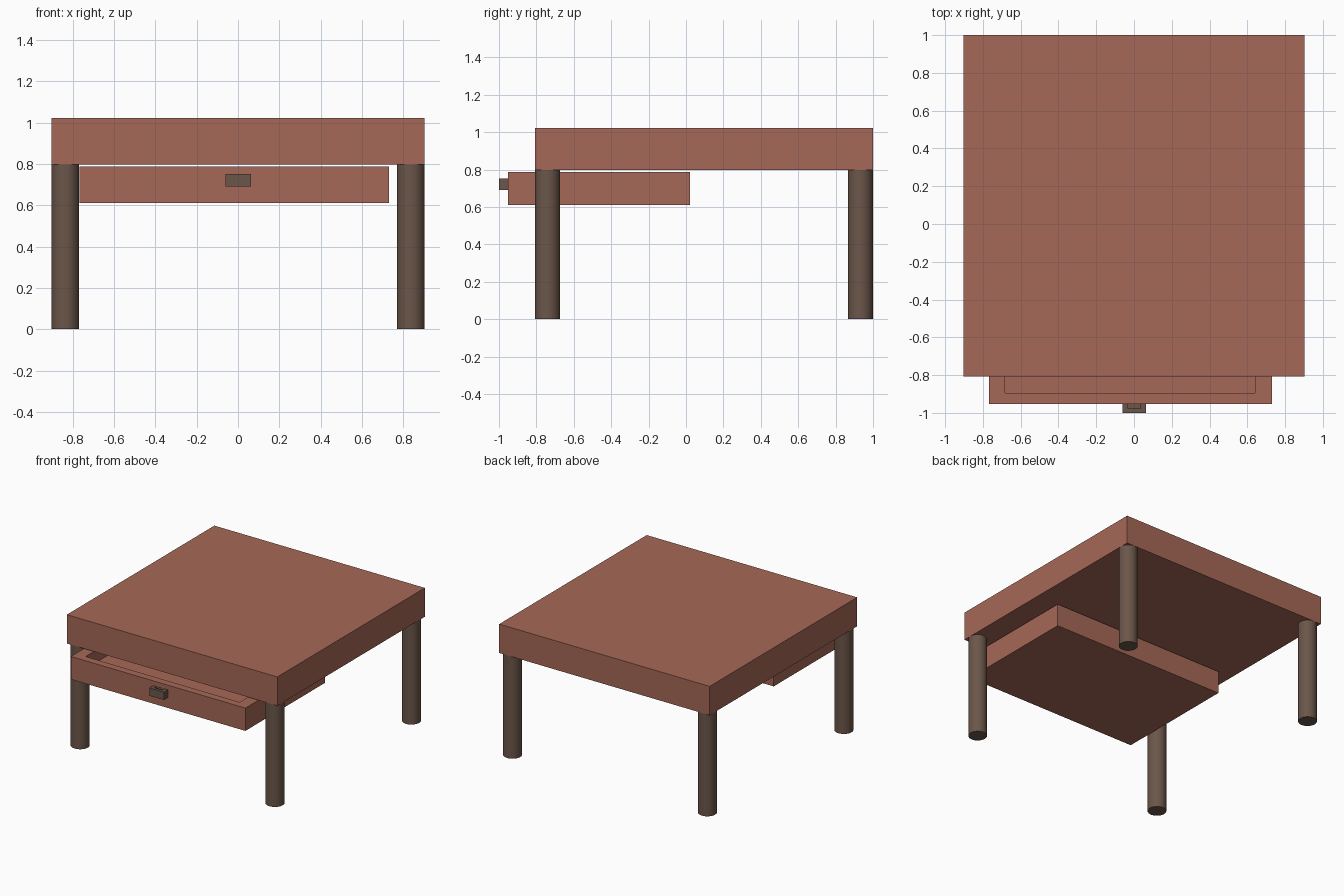
import bpy, bmesh
from mathutils import Vector

if "Cube" in bpy.data.objects:
    bpy.data.objects.remove(bpy.data.objects["Cube"])


def material(name, rgb):
    m = bpy.data.materials.new(name)
    m.diffuse_color = (*rgb, 1)
    m.use_nodes = True
    m.node_tree.nodes["Principled BSDF"].inputs["Base Color"].default_value = m.diffuse_color
    return m


RED_WOOD = material("red_wood", (0.38, 0.14, 0.095))
DARK_WOOD = material("dark_wood", (0.147, 0.093, 0.067))


def finish(name, bm, mat):
    bmesh.ops.recalc_face_normals(bm, faces=bm.faces)
    me = bpy.data.meshes.new(name)
    bm.to_mesh(me)
    bm.free()
    me.materials.append(mat)
    ob = bpy.data.objects.new(name, me)
    bpy.context.collection.objects.link(ob)
    return ob


def box_bm(lo, hi):
    lo, hi = Vector(lo), Vector(hi)
    bm = bmesh.new()
    bmesh.ops.create_cube(bm, size=1)
    bmesh.ops.scale(bm, vec=hi - lo, verts=bm.verts)
    bmesh.ops.translate(bm, vec=(lo + hi) / 2, verts=bm.verts)
    return bm


def tray_bm(lo, hi, inner_lo, inner_hi):
    """Box with a pocket sunk from its top: inner_lo = (x, y, floor z)."""
    bm = box_bm(lo, hi)
    top = max(bm.faces, key=lambda f: f.calc_center_median().z)
    c = top.calc_center_median()

    def snap(face, z):
        for v in face.verts:
            v.co.x = inner_lo[0] if v.co.x < c.x else inner_hi[0]
            v.co.y = inner_lo[1] if v.co.y < c.y else inner_hi[1]
            v.co.z = z

    bmesh.ops.inset_region(bm, faces=[top], thickness=0.005)
    snap(top, hi[2])
    new = bmesh.ops.extrude_discrete_faces(bm, faces=[top])["faces"][0]
    snap(new, inner_lo[2])
    return bm


# Table top
finish("table_top", box_bm((-0.903, -0.808, 0.797), (0.903, 1.0, 1.021)), RED_WOOD)

# Four round legs
R, H = 0.067, 0.797
for row, y in (("front", -0.741), ("back", 0.932)):
    for side, x in (("left", -0.836), ("right", 0.836)):
        bpy.ops.mesh.primitive_cylinder_add(vertices=32, radius=R, depth=H,
                                            location=(x, y, H / 2))
        leg = bpy.context.object
        leg.name = f"{row}_{side}_leg"
        leg.data.materials.append(DARK_WOOD)
        bpy.ops.object.shade_smooth_by_angle()

# Open drawer, pulled out at the front
finish("drawer", tray_bm((-0.768, -0.952, 0.611), (0.73, 0.022, 0.788),
                         (-0.682, -0.894, 0.693), (0.64, -0.036)), RED_WOOD)

# Drawer handle with a finger recess in its top
finish("drawer_handle", tray_bm((-0.06, -1.0, 0.691), (0.064, -0.95, 0.752),
                                (-0.032, -0.978, 0.71), (0.034, -0.953)), DARK_WOOD)
